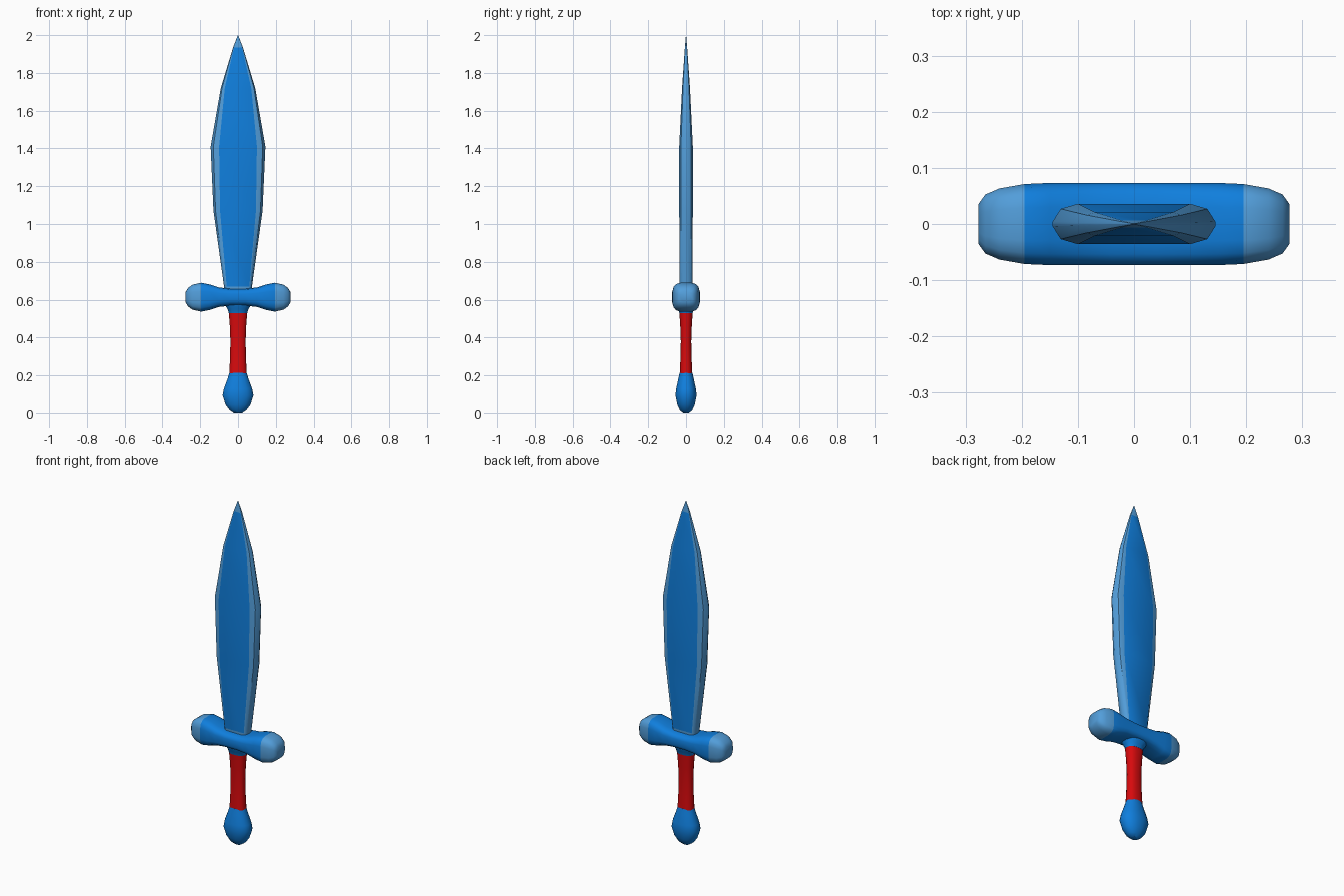
import bpy, bmesh, math
from mathutils import Vector

cube = bpy.data.objects.get("Cube")
if cube:
    bpy.data.objects.remove(cube, do_unlink=True)


def material(name, rgb):
    m = bpy.data.materials.new(name)
    m.use_nodes = True
    m.diffuse_color = (*rgb, 1)
    m.node_tree.nodes["Principled BSDF"].inputs["Base Color"].default_value = (*rgb, 1)
    return m


BLUE = material("blue", (0.005, 0.21, 0.72))
LIGHT = material("light blue", (0.085, 0.34, 0.70))
RED = material("red", (0.68, 0.003, 0.004))


def oval(a, b, power=2.0, n=16):
    """Rounded section with half sizes a and b; a higher power is squarer."""
    pts = []
    for i in range(n):
        t = 2 * math.pi * (i + 0.5) / n
        c, s = math.cos(t), math.sin(t)
        pts.append((a * math.copysign(abs(c) ** (2 / power), c),
                    b * math.copysign(abs(s) ** (2 / power), s)))
    return pts


def loft(name, rings, mats, rule=None):
    """Skin a list of equal rings, cap both ends, colour faces by a rule."""
    bm = bmesh.new()
    loops = [[bm.verts.new(p) for p in ring] for ring in rings]
    for a, b in zip(loops, loops[1:]):
        for i in range(len(a)):
            j = (i + 1) % len(a)
            bm.faces.new((a[i], a[j], b[j], b[i]))
    bm.faces.new(loops[0])
    bm.faces.new(loops[-1])
    bmesh.ops.recalc_face_normals(bm, faces=bm.faces)
    if rule:
        for f in bm.faces:
            f.material_index = rule(f)
    mesh = bpy.data.meshes.new(name)
    bm.to_mesh(mesh)
    bm.free()
    for m in mats:
        mesh.materials.append(m)
    ob = bpy.data.objects.new(name, mesh)
    bpy.context.collection.objects.link(ob)
    bpy.ops.object.select_all(action='DESELECT')
    ob.select_set(True)
    bpy.context.view_layer.objects.active = ob
    bpy.ops.object.shade_smooth_by_angle(angle=math.radians(40))
    return ob


def upright(name, profile, mat, power=2.0):
    """Part running up z from (height, half width, half depth) rows."""
    rings = [[Vector((x, y, z)) for x, y in oval(a, b, power)] for z, a, b in profile]
    return loft(name, rings, [mat])


# Blade: (height, half width, half width of flat, half depth)
blade_rows = [(0.62, 0.068, 0.055, 0.033), (0.67, 0.074, 0.06, 0.033),
              (1.07, 0.13, 0.095, 0.036), (1.41, 0.145, 0.1, 0.036),
              (1.72, 0.091, 0.07, 0.021), (1.935, 0.026, 0.021, 0.006),
              (2.0, 0.001, 0.0005, 0.0005)]


def blade_ring(z, w, flat, d):
    mid = flat + 0.68 * (w - flat)
    half = [(flat, d), (mid, 0.75 * d), (w, 0.12 * d),
            (w, -0.12 * d), (mid, -0.75 * d), (flat, -d)]
    section = half + [(-x, y) for x, y in reversed(half)]
    return [Vector((x, y, z)) for x, y in section]


def blade_rule(f):
    c = f.calc_center_median()
    on_flat = abs(c.x) < 0.005 and abs(f.normal.y) > 0.8
    return 0 if on_flat and 0.67 < c.z < 1.935 else 1


loft("blade", [blade_ring(*r) for r in blade_rows], [BLUE, LIGHT], blade_rule)

# Cross guard: (distance from middle, half depth, half height), mirrored in x
guard_half = [(0.04, 0.074, 0.045), (0.1, 0.074, 0.052), (0.15, 0.074, 0.068),
              (0.195, 0.072, 0.077), (0.24, 0.064, 0.067),
              (0.265, 0.053, 0.049), (0.277, 0.036, 0.028)]
guard_rows = [(-x, d, h) for x, d, h in reversed(guard_half)] + guard_half
guard_rings = [[Vector((x, y, 0.613 + z)) for y, z in oval(d, h, 3.6)]
               for x, d, h in guard_rows]
loft("cross_guard", guard_rings, [BLUE, LIGHT],
     lambda f: int(abs(f.calc_center_median().x) > 0.195))

# Collar under the guard, grip and pommel
upright("collar", [(0.53, 0.05, 0.036), (0.55, 0.056, 0.042),
                   (0.575, 0.072, 0.056), (0.6, 0.085, 0.06)], BLUE, 2.4)
upright("grip", [(0.205, 0.047, 0.034), (0.29, 0.043, 0.03), (0.38, 0.041, 0.028),
                 (0.46, 0.044, 0.031), (0.535, 0.05, 0.036)], RED, 2.4)
upright("pommel", [(0.0, 0.022, 0.016), (0.015, 0.044, 0.033), (0.045, 0.067, 0.047),
                   (0.095, 0.083, 0.057), (0.13, 0.076, 0.053), (0.18, 0.057, 0.042),
                   (0.215, 0.046, 0.034)], BLUE, 2.2)
